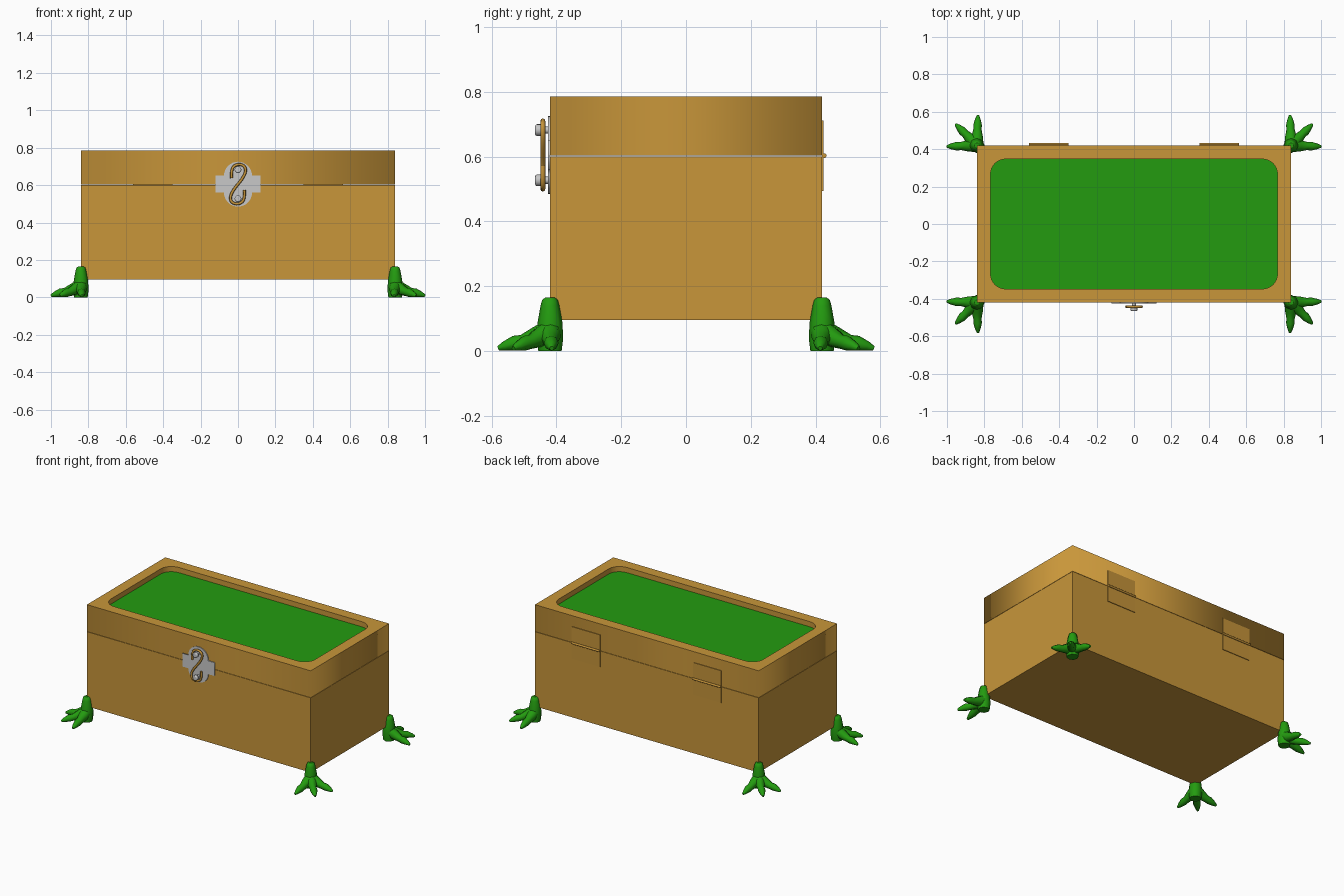
import bpy
from math import sin, cos, pi, radians

cube = bpy.data.objects.get("Cube")
if cube:
    bpy.data.objects.remove(cube)


def material(name, rgb):
    mat = bpy.data.materials.new(name)
    mat.use_nodes = True
    mat.diffuse_color = (*rgb, 1)
    mat.node_tree.nodes["Principled BSDF"].inputs["Base Color"].default_value = (*rgb, 1)
    return mat


wood = material("warm wood", (0.58, 0.305, 0.042))
brass = material("brass", (0.56, 0.295, 0.042))
green = material("bright green", (0.017, 0.33, 0.005))
silver = material("silver", (0.58, 0.58, 0.58))

W, D = 0.84, 0.42
SEAM, TOP, BOTTOM = 0.603, 0.785, 0.095


def box(name, center, size, mat):
    bpy.ops.mesh.primitive_cube_add(size=1, location=center)
    ob = bpy.context.object
    ob.name = name
    ob.scale = size
    bpy.ops.object.transform_apply(location=False, rotation=False)
    ob.data.materials.append(mat)
    return ob


def rod(name, center, radius, length, mat, rotation, bevel=0.0):
    bpy.ops.mesh.primitive_cylinder_add(vertices=16, radius=radius, depth=length,
                                        location=center, rotation=rotation)
    ob = bpy.context.object
    ob.name = name
    ob.data.materials.append(mat)
    if bevel:
        mod = ob.modifiers.new("rounded rim", "BEVEL")
        mod.width, mod.segments = bevel, 2
    bpy.ops.object.shade_smooth_by_angle(angle=radians(40))
    return ob


def finish_curve(name, curve, mat, smooth):
    curve.materials.append(mat)
    ob = bpy.data.objects.new(name, curve)
    bpy.context.collection.objects.link(ob)
    bpy.ops.object.select_all(action="DESELECT")
    ob.select_set(True)
    bpy.context.view_layer.objects.active = ob
    bpy.ops.object.convert(target="MESH")
    ob = bpy.context.object
    if smooth:
        bpy.ops.object.shade_smooth_by_angle(angle=radians(50))
    return ob


def slab(name, outlines, thickness, mat):
    """Flat plate from closed outlines; inner outlines become holes."""
    curve = bpy.data.curves.new(name, "CURVE")
    curve.dimensions = "2D"
    curve.fill_mode = "BOTH"
    curve.extrude = thickness / 2
    for pts in outlines:
        sp = curve.splines.new("POLY")
        sp.points.add(len(pts) - 1)
        for p, (x, y) in zip(sp.points, pts):
            p.co = (x, y, 0, 1)
        sp.use_cyclic_u = True
    return finish_curve(name, curve, mat, False)


def tubes(name, paths, mat, kind="POLY", resolution=2):
    """Round tubes; each path point is x, y, z, radius."""
    curve = bpy.data.curves.new(name, "CURVE")
    curve.dimensions = "3D"
    curve.bevel_depth = 1
    curve.bevel_resolution = resolution
    curve.use_fill_caps = True
    for path in paths:
        sp = curve.splines.new(kind)
        sp.points.add(len(path) - 1)
        for p, (x, y, z, r) in zip(sp.points, path):
            p.co = (x, y, z, 1)
            p.radius = r
        if kind == "NURBS":
            sp.order_u = 3
            sp.use_endpoint_u = True
            sp.resolution_u = 6
    return finish_curve(name, curve, mat, True)


def arc(cx, cy, r, start, end, steps):
    return [(cx + r * cos(start + (end - start) * i / steps),
             cy + r * sin(start + (end - start) * i / steps)) for i in range(steps + 1)]


def rounded_rect(w, d, r):
    pts = []
    for i, (sx, sy) in enumerate([(1, 1), (-1, 1), (-1, -1), (1, -1)]):
        pts += arc(sx * (w - r), sy * (d - r), r, i * pi / 2, (i + 1) * pi / 2, 8)
    return pts


# Chest body, hollow-topped lid and green panel
box("chest_body", (0, 0, (BOTTOM + SEAM - 0.002) / 2),
    (2 * W, 2 * D, SEAM - 0.002 - BOTTOM), wood)
recess = rounded_rect(0.767, 0.347, 0.08)
lid = slab("lid_frame", [[(W, D), (-W, D), (-W, -D), (W, -D)], recess], TOP - SEAM, wood)
lid.location.z = (TOP + SEAM) / 2
panel = slab("lid_panel", [recess], TOP - 0.035 - SEAM, green)
panel.location.z = (TOP - 0.035 + SEAM) / 2

# Latch plate with side tabs
half = [(0.12, -0.045), (0.12, 0.045)] + arc(0, 0.045, 0.075, 0, pi, 16)
outline = half + [(-x, -y) for x, y in half]
plate = slab("latch_plate", [outline], 0.006, silver)
plate.rotation_euler.x = pi / 2
plate.location = (0, -D - 0.003, 0.605)

# Latch posts with wider heads
for label, z in (("upper", 0.682), ("lower", 0.527)):
    rod(label + "_latch_post", (0, -D - 0.02, z), 0.011, 0.04, silver, (pi / 2, 0, 0))
    rod(label + "_latch_head", (0, -D - 0.035, z), 0.018, 0.022, silver, (pi / 2, 0, 0), 0.006)

# S-shaped hook
upper = [(-0.034, 0.032), (-0.038, 0.085), (0.0, 0.11), (0.042, 0.095), (0.038, 0.045)]
s_curve = upper + [(-x, -z) for x, z in reversed(upper)]
tubes("latch_hook", [[(x, -D - 0.022, 0.605 + z, 0.0075) for x, z in s_curve]],
      brass, "NURBS")

# Hinges on the back
for side, sx in (("left", 1), ("right", -1)):
    x = sx * 0.455
    for leaf, s in (("upper", 1), ("lower", -1)):
        box(f"{side}_{leaf}_hinge_leaf", (x, D + 0.002, SEAM + s * 0.055),
            (0.212, 0.005, 0.108), brass)
    rod(side + "_hinge_barrel", (x, D + 0.007, SEAM), 0.007, 0.212, brass, (0, pi / 2, 0))

# Three-toed feet at the corners
leg = [(0.0, 0.036), (0.04, 0.041), (0.09, 0.038), (0.14, 0.029), (0.158, 0.024), (0.165, 0.014)]
toe = [(0.0, 0.062, 0.036), (0.045, 0.042, 0.031), (0.085, 0.028, 0.022),
       (0.11, 0.024, 0.023), (0.14, 0.015, 0.015), (0.16, 0.008, 0.007)]
for side, sx in (("left", 1), ("right", -1)):
    for end, sy in (("front", -1), ("back", 1)):
        cx, cy = sx * W, sy * D
        paths = [[(cx, cy, z, r) for z, r in leg]]
        for a in (-2, 45, 92):
            dx, dy = sx * cos(radians(a)), sy * sin(radians(a))
            paths.append([(cx + d * dx, cy + d * dy, z, r) for d, z, r in toe])
        tubes(f"{end}_{side}_foot", paths, green)
